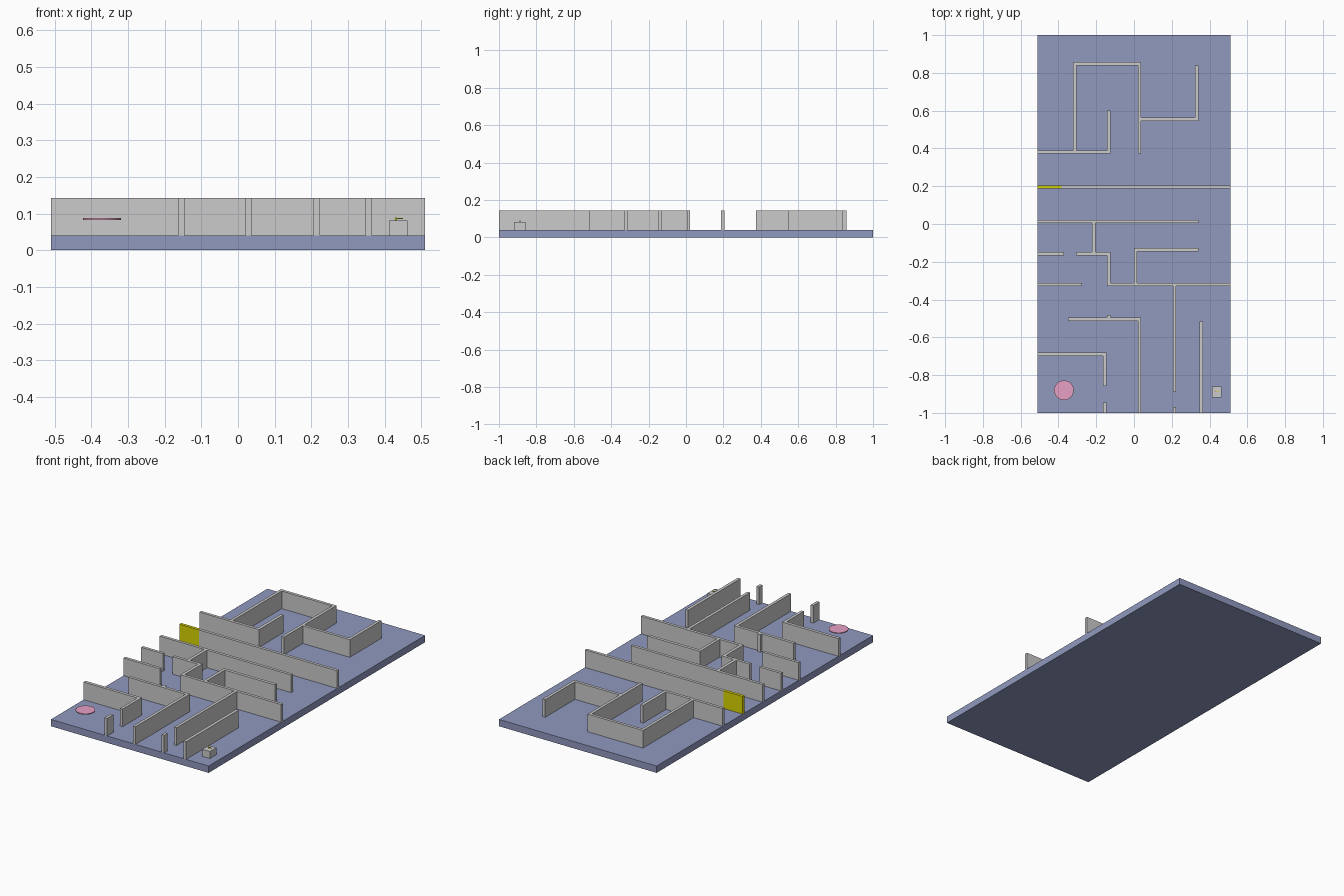
import bpy

FLOOR, TOP = 0.04, 0.143


def material(name, color):
    m = bpy.data.materials.new(name)
    m.diffuse_color = color
    return m


def box(name, x0, x1, y0, y1, z0=FLOOR, z1=TOP, mat=None):
    bpy.ops.mesh.primitive_cube_add(
        size=1, location=((x0 + x1) / 2, (y0 + y1) / 2, (z0 + z1) / 2))
    ob = bpy.context.object
    ob.name = name
    ob.scale = (x1 - x0, y1 - y0, z1 - z0)
    bpy.ops.object.transform_apply(location=False, rotation=False, scale=True)
    if mat:
        ob.data.materials.append(mat)
    return ob


blue = material("floor_blue", (0.28, 0.32, 0.52, 1))
yellow = material("door_yellow", (0.7, 0.66, 0.0, 1))
pink = material("table_pink", (0.8, 0.35, 0.55, 1))

# Floor slab
box("floor", -0.51, 0.51, -1, 1, 0, FLOOR, blue)

# Walls running across: x0, x1, y0, y1
across = [
    (-0.322, 0.037, 0.840, 0.857), (-0.51, -0.125, 0.373, 0.390),
    (0.037, 0.341, 0.546, 0.563), (-0.385, 0.51, 0.188, 0.205),
    (-0.51, 0.341, 0.005, 0.022), (-0.51, -0.370, -0.166, -0.149),
    (-0.307, -0.125, -0.166, -0.149), (-0.143, 0.51, -0.329, -0.312),
    (-0.51, -0.275, -0.329, -0.312), (0.0, 0.341, -0.146, -0.128),
    (-0.349, 0.037, -0.513, -0.496), (-0.51, -0.146, -0.698, -0.680),
]
for i, w in enumerate(across):
    box(f"cross_wall_{i + 1}", *w)

# Walls running front to back, ending where they meet a cross wall
along = [
    (-0.322, -0.305, 0.390, 0.840), (0.020, 0.037, 0.373, 0.840),
    (-0.143, -0.125, 0.390, 0.600), (0.324, 0.341, 0.563, 0.838),
    (-0.222, -0.204, -0.149, 0.005), (-0.143, -0.125, -0.312, -0.166),
    (0.0, 0.017, -0.312, -0.146), (0.206, 0.223, -0.886, -0.329),
    (0.206, 0.223, -1, -0.968), (-0.143, -0.125, -0.496, -0.483),
    (0.020, 0.037, -1, -0.513), (-0.163, -0.146, -0.857, -0.698),
    (-0.163, -0.146, -1, -0.944), (0.347, 0.365, -1, -0.515),
]
for i, w in enumerate(along):
    box(f"long_wall_{i + 1}", *w)

# Yellow door closing the end of the dividing wall
box("door", -0.51, -0.385, 0.188, 0.205, mat=yellow)

# Floating round table top
bpy.ops.mesh.primitive_cylinder_add(
    vertices=48, radius=0.052, depth=0.005, location=(-0.371, -0.88, 0.0855))
table = bpy.context.object
table.name = "table_top"
table.data.materials.append(pink)
bpy.ops.object.shade_smooth_by_angle()

# Small cabinet with a tiny tap on it
box("cabinet", 0.412, 0.462, -0.919, -0.859, FLOOR, 0.081)
box("tap_post", 0.428, 0.432, -0.890, -0.886, 0.081, 0.089, yellow)
box("tap_spout", 0.432, 0.450, -0.890, -0.886, 0.085, 0.088, yellow)
